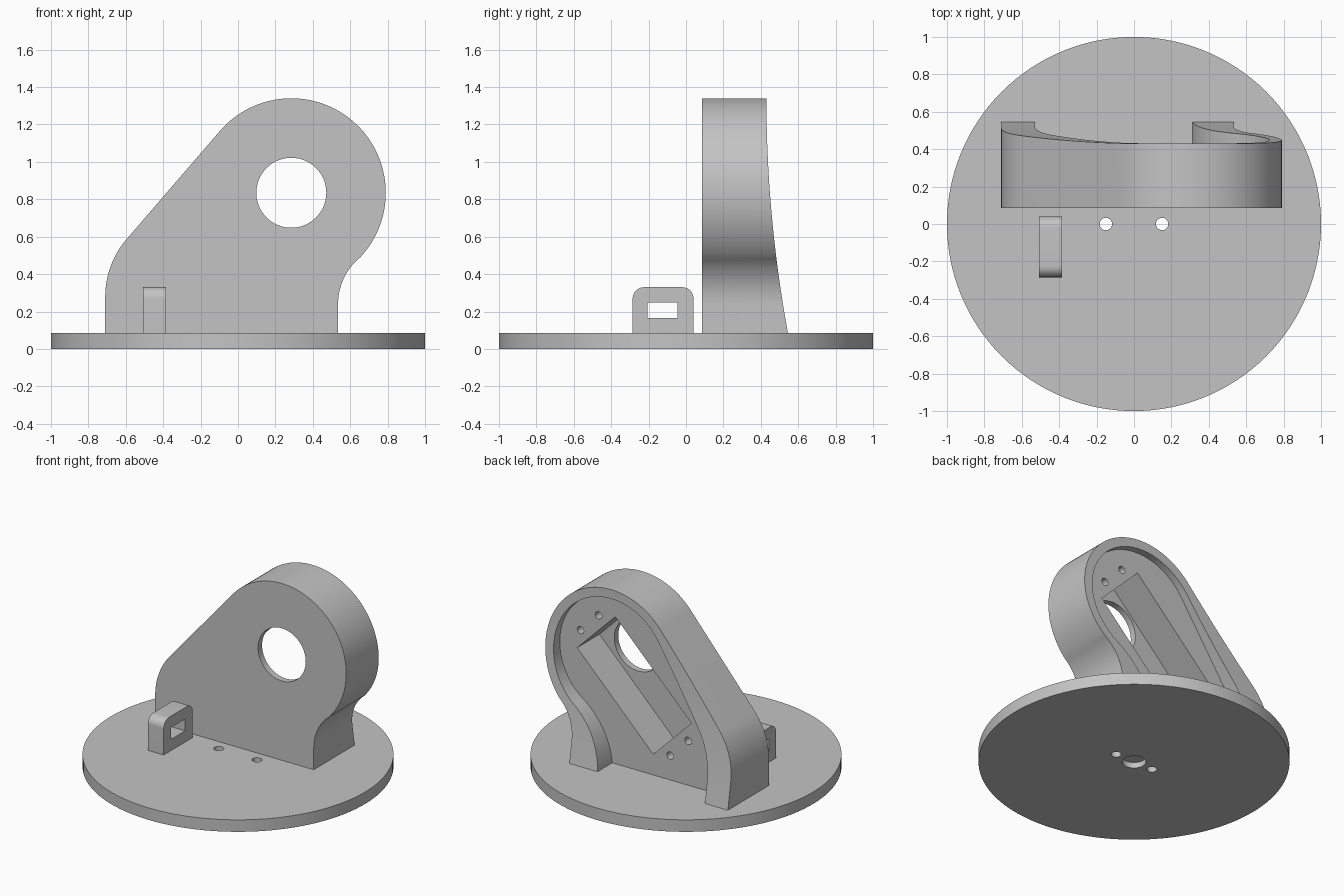
import bpy, bmesh, math

if "Cube" in bpy.data.objects:
    bpy.data.objects.remove(bpy.data.objects["Cube"])

grey = bpy.data.materials.new("light_grey")
grey.diffuse_color = (0.55, 0.55, 0.55, 1)
grey.use_nodes = True
grey.node_tree.nodes["Principled BSDF"].inputs["Base Color"].default_value = grey.diffuse_color


def prism(name, pts, axis, lo, hi):
    """Extrude a closed 2D outline along an axis from lo to hi."""
    place = {"X": lambda p, d: (d, p[0], p[1]),
             "Y": lambda p, d: (p[0], d, p[1]),
             "Z": lambda p, d: (p[0], p[1], d)}[axis]
    bm = bmesh.new()
    a = [bm.verts.new(place(p, lo)) for p in pts]
    b = [bm.verts.new(place(p, hi)) for p in pts]
    bm.faces.new(a)
    bm.faces.new(b[::-1])
    for i in range(len(pts)):
        j = (i + 1) % len(pts)
        bm.faces.new((a[i], b[i], b[j], a[j]))
    bmesh.ops.recalc_face_normals(bm, faces=bm.faces)
    mesh = bpy.data.meshes.new(name)
    bm.to_mesh(mesh)
    bm.free()
    ob = bpy.data.objects.new(name, mesh)
    bpy.context.collection.objects.link(ob)
    mesh.materials.append(grey)
    return ob


def arc(cx, cy, r, a0, a1, n=16):
    """Arc points from a0 to a1 degrees, both ends included."""
    angles = [math.radians(a0 + (a1 - a0) * i / n) for i in range(n + 1)]
    return [(cx + r * math.cos(a), cy + r * math.sin(a)) for a in angles]


def circle(cx, cy, r, n=32):
    return arc(cx, cy, r, 0, 360, n)[:-1]


def cut(ob, pts, axis, lo, hi):
    """Subtract an extruded outline from an object."""
    tool = prism("cutter", pts, axis, lo, hi)
    tool.hide_render = True
    mod = ob.modifiers.new("cut", "BOOLEAN")
    mod.operation, mod.solver, mod.object = "DIFFERENCE", "EXACT", tool
    bpy.context.view_layer.objects.active = ob
    bpy.ops.object.modifier_apply(modifier=mod.name)
    bpy.data.objects.remove(tool)


def smooth(ob):
    bpy.ops.object.select_all(action="DESELECT")
    ob.select_set(True)
    bpy.context.view_layer.objects.active = ob
    bpy.ops.object.shade_smooth_by_angle(angle=math.radians(25))


TOP = 0.085          # top of the base disc
CX, CZ = 0.285, 0.835  # centre of the bracket's round head

# Base disc with two through holes and a shallow recess underneath
base = prism("base_disc", circle(0, 0, 1, 128), "Z", 0, TOP)
for side in (-1, 1):
    cut(base, circle(side * 0.15, 0, 0.033), "Z", -0.1, 0.2)
cut(base, circle(0, 0, 0.077, 48), "Z", -0.1, 0.04)
smooth(base)

# Bracket body: round head, slanted left side, waisted right side
outline = [(0.535, TOP)]
outline += arc(0.858, 0.24, 0.323, 180, 134, 12)
outline += arc(CX, CZ, 0.505, -46, 140, 64)[1:]
outline += arc(-0.24, 0.28, 0.47, 140, 180, 14)
outline += [(-0.71, TOP)]
bracket = prism("bracket", outline, "Y", 0.085, 0.60)

# Hollow curved back surface
back = []
for i in range(33):
    z = 1.4 - 1.4 * i / 32
    back.append((0.43 + 0.073 * max(0, 1.34 - z) ** 2, z))
cut(bracket, back + [(0.9, 0), (0.9, 1.4)], "X", -1, 1)

# Shallow pocket inside the rim, open at the bottom
pocket = [(0.31, 0.0)]
pocket += arc(0.86, 0.03, 0.55, 174, 125.5, 16)
pocket += arc(CX, CZ, 0.44, -54.5, 145, 64)[1:]
pocket += [(-0.45, 0.53), (-0.482, 0.465), (-0.505, 0.40),
           (-0.522, 0.33), (-0.53, 0.25), (-0.53, 0.0)]
cut(bracket, pocket, "Y", 0.38, 0.9)


def tilted(u, v):
    """Point in the frame of the slot, which leans by 45 degrees."""
    s = math.sqrt(0.5)
    return (0.14 + (u - v) * s, 0.68 + (u + v) * s)


# Deep tilted slot, screw holes at its ends, and the round front opening
slot = [tilted(u, v) for u, v in
        ((-0.422, -0.212), (0.422, -0.212), (0.422, 0.212), (-0.422, 0.212))]
cut(bracket, slot, "Y", 0.13, 0.7)
for u in (-0.497, 0.497):
    for v in (-0.1, 0.1):
        cut(bracket, circle(*tilted(u, v), 0.026, 24), "Y", 0.23, 0.7)
cut(bracket, circle(CX, CZ, 0.187, 64), "Y", 0, 0.3)
smooth(bracket)

# Small cable loop with a rectangular window
loop = [(-0.285, TOP), (0.04, TOP)]
loop += arc(-0.02, 0.27, 0.06, 0, 90, 10) + arc(-0.225, 0.27, 0.06, 90, 180, 10)
cable_loop = prism("cable_loop", loop, "X", -0.507, -0.384)
cut(cable_loop, [(-0.205, 0.165), (-0.045, 0.165), (-0.045, 0.248), (-0.205, 0.248)],
    "X", -0.7, -0.2)
smooth(cable_loop)
